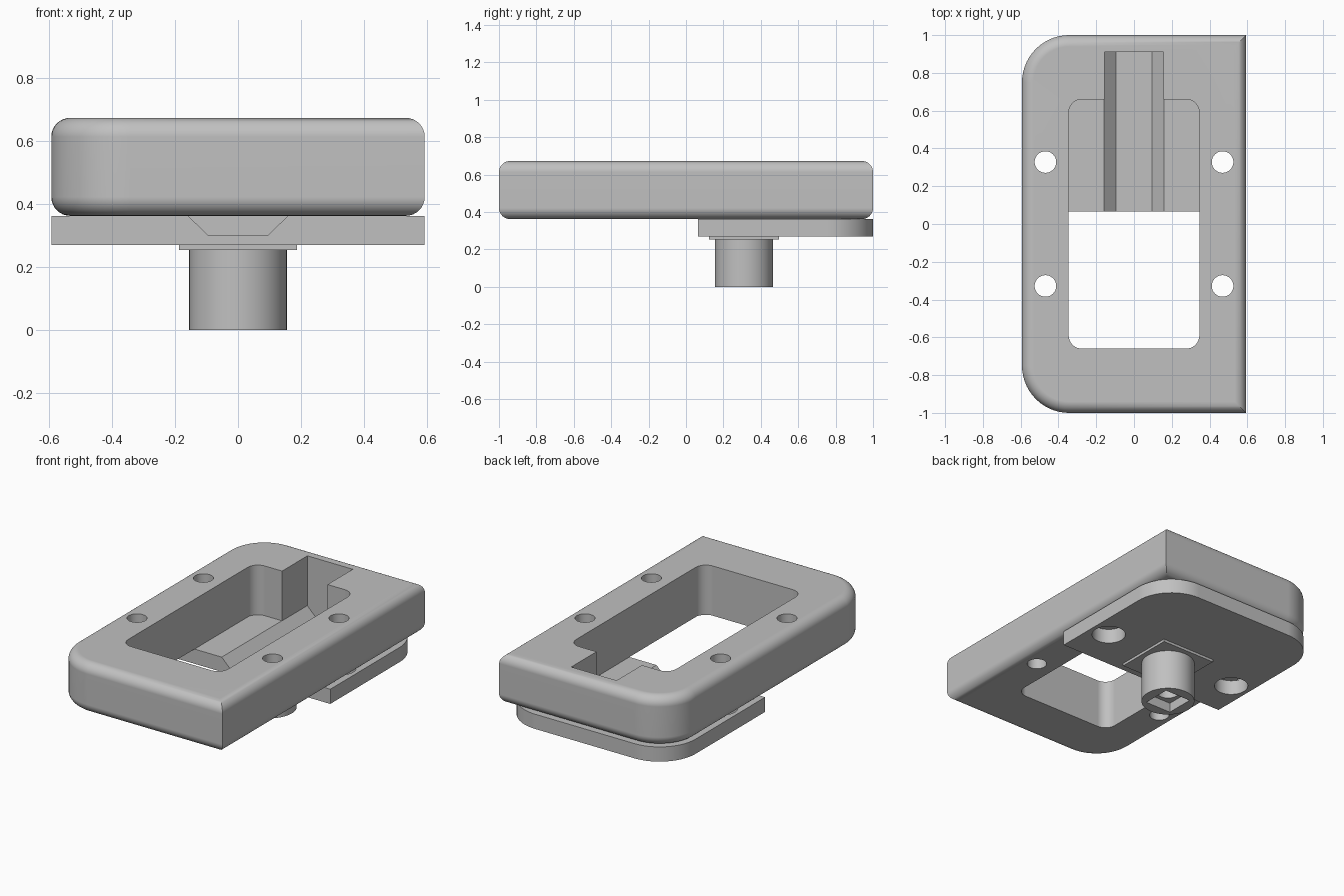
import bpy, bmesh
from math import pi, cos, sin
from mathutils import Matrix, Vector

if "Cube" in bpy.data.objects:
    bpy.data.objects.remove(bpy.data.objects["Cube"], do_unlink=True)

grey = bpy.data.materials.new("plain grey")
grey.use_nodes = True
grey.diffuse_color = (0.53, 0.53, 0.53, 1)
grey.node_tree.nodes["Principled BSDF"].inputs["Base Color"].default_value = grey.diffuse_color


def rounded_rect(x0, x1, y0, y1, radii, steps=14):
    """Outline, counter-clockwise from back right; a zero radius stays sharp."""
    corners = [(x1, y1, -1, -1), (x0, y1, 1, -1), (x0, y0, 1, 1), (x1, y0, -1, 1)]
    points = []
    for i, ((x, y, sx, sy), r) in enumerate(zip(corners, radii)):
        if r == 0:
            points.append((x, y))
            continue
        for k in range(steps + 1):
            a = (i + k / steps) * pi / 2
            points.append((x + sx * r + r * cos(a), y + sy * r + r * sin(a)))
    return points


def circle(x, y, r, sides=48):
    return [(x + r * cos(2 * pi * i / sides), y + r * sin(2 * pi * i / sides))
            for i in range(sides)]


def extrude(name, outline, z0, z1, fillet=0, matrix=None):
    """Solid prism, with optional rounding of its top and bottom rims."""
    bm = bmesh.new()
    base = bm.faces.new([bm.verts.new((x, y, z0)) for x, y in outline])
    out = bmesh.ops.extrude_face_region(bm, geom=[base])
    top = [v for v in out["geom"] if isinstance(v, bmesh.types.BMVert)]
    bmesh.ops.translate(bm, verts=top, vec=Vector((0, 0, z1 - z0)))
    if fillet:
        rims = [e for e in bm.edges if abs(e.verts[0].co.z - e.verts[1].co.z) < 1e-5]
        bmesh.ops.bevel(bm, geom=rims, offset=fillet, segments=8,
                        profile=0.5, affect='EDGES')
    if matrix:
        bm.transform(matrix)
    bmesh.ops.recalc_face_normals(bm, faces=bm.faces)
    mesh = bpy.data.meshes.new(name)
    bm.to_mesh(mesh)
    bm.free()
    mesh.materials.append(grey)
    obj = bpy.data.objects.new(name, mesh)
    bpy.context.collection.objects.link(obj)
    return obj


def activate(obj):
    bpy.ops.object.select_all(action='DESELECT')
    obj.select_set(True)
    bpy.context.view_layer.objects.active = obj


def cut(obj, cutters):
    for cutter in cutters:
        cutter.hide_render = True
        mod = obj.modifiers.new("cut", 'BOOLEAN')
        mod.operation = 'DIFFERENCE'
        mod.solver = 'EXACT'
        mod.object = cutter
        activate(obj)
        bpy.ops.object.modifier_apply(modifier=mod.name)
        bpy.data.objects.remove(cutter, do_unlink=True)


def finish(obj):
    activate(obj)
    bpy.ops.object.shade_smooth_by_angle(angle=0.5)
    mod = obj.modifiers.new("flat faces", 'WEIGHTED_NORMAL')
    mod.keep_sharp = True


W = 0.593           # half width
BOTTOM, TOP = 0.362, 0.673
PLATE = 0.27        # underside of the plate
BOSS_Y = 0.31
HOLE_X, HOLE_Y = 0.469, 0.328

# Main frame: rounded on one long side, square on the other
frame = extrude("frame", rounded_rect(-W, W, -1, 1, (0, 0.25, 0.25, 0)), BOTTOM, TOP, 0.06)
cutters = [
    extrude("window_cutter", rounded_rect(-0.346, 0.346, -0.66, 0.66, [0.07] * 4, 8), 0.2, 0.9),
    extrude("notch_cutter", rounded_rect(-0.157, 0.157, 0.5, 0.91, [0] * 4), 0.2, 0.9),
]
cutters += [extrude("hole_cutter", circle(sx * HOLE_X, sy * HOLE_Y, 0.057), 0.2, 0.9)
            for sx in (-1, 1) for sy in (-1, 1)]
cut(frame, cutters)

# Base plate under the back half, with a tapered groove and wide bolt holes
plate = extrude("base_plate", rounded_rect(-W, W, 0.065, 1, (0.25, 0.25, 0, 0)), PLATE, BOTTOM)
slope = 0.065 / 0.063
groove_profile = [(-0.094, 0.299), (0.094, 0.299),
                  (0.157 + 0.1 * slope, 0.462), (-0.157 - 0.1 * slope, 0.462)]
groove = extrude("groove_cutter", groove_profile, -0.91, 0.1,
                 matrix=Matrix.Rotation(pi / 2, 4, 'X'))
cut(plate, [groove] + [extrude("bolt_cutter", circle(s * HOLE_X, HOLE_Y, 0.098), 0.2, 0.5)
                       for s in (-1, 1)])

# Thin square pad between plate and boss
pad = extrude("boss_pad", rounded_rect(-0.187, 0.187, BOSS_Y - 0.187, BOSS_Y + 0.187, [0] * 4),
              0.254, PLATE)

# Round boss with a square socket and a blind round bore
boss = extrude("boss", circle(0, BOSS_Y, 0.155, 64), 0, 0.256)
cut(boss, [
    extrude("socket_cutter", rounded_rect(-0.09, 0.09, BOSS_Y - 0.09, BOSS_Y + 0.09, [0] * 4),
            -0.1, 0.06),
    extrude("bore_cutter", circle(0, BOSS_Y, 0.065), -0.1, 0.24),
])

for part in (frame, plate, pad, boss):
    finish(part)
